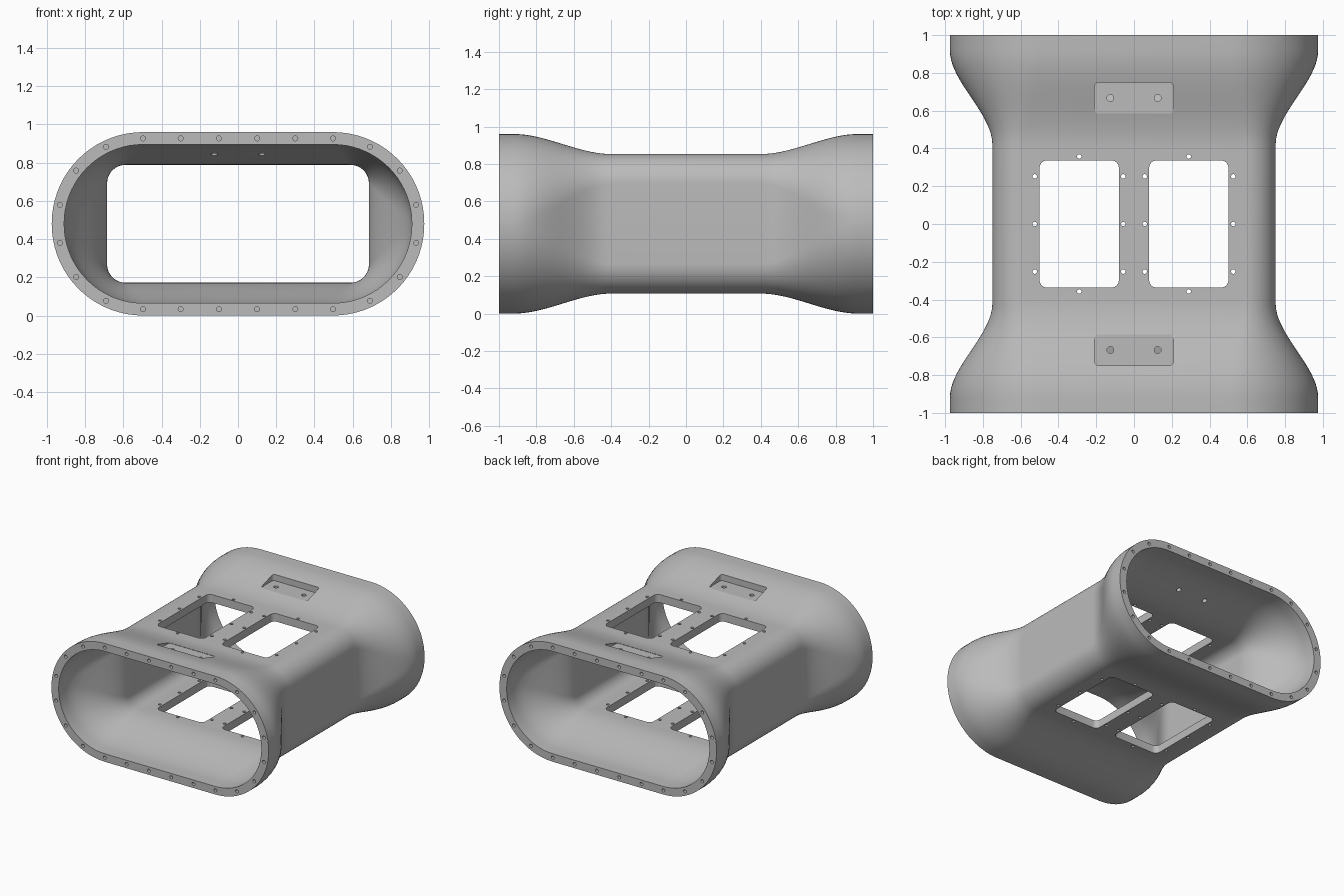
import bpy, bmesh, math
from mathutils import Vector

if "Cube" in bpy.data.objects:
    bpy.data.objects.remove(bpy.data.objects["Cube"], do_unlink=True)

MID_Z = 0.48
WALL = 0.065


def outline(hw, hh, r, n):
    """Rounded rectangle as 2D points, n segments per corner."""
    pts = []
    for k, (sx, sy) in enumerate([(1, 1), (-1, 1), (-1, -1), (1, -1)]):
        for i in range(n + 1):
            a = math.pi / 2 * (k + i / n)
            pts.append((sx * (hw - r) + r * math.cos(a),
                        sy * (hh - r) + r * math.sin(a)))
    return pts


def smooth(y, start, end):
    t = min(max((abs(y) - start) / (end - start), 0), 1)
    return t * t * (3 - 2 * t)


def bridge(bm, a, b):
    for i in range(len(a)):
        j = (i + 1) % len(a)
        bm.faces.new((a[i], a[j], b[j], b[i]))


def prism(bm, pts, origin, u, v, depth):
    """Closed prism from a 2D outline, spanned by u and v, pushed along depth."""
    origin, u, v, depth = map(Vector, (origin, u, v, depth))
    base = [bm.verts.new(origin + u * p + v * q) for p, q in pts]
    far = [bm.verts.new(w.co + depth) for w in base]
    bridge(bm, base, far)
    bm.faces.new(base)
    bm.faces.new(far)


def make_object(name, bm):
    bmesh.ops.recalc_face_normals(bm, faces=bm.faces)
    mesh = bpy.data.meshes.new(name)
    bm.to_mesh(mesh)
    bm.free()
    ob = bpy.data.objects.new(name, mesh)
    bpy.context.collection.objects.link(ob)
    return ob


X, Y, Z = (1, 0, 0), (0, 1, 0), (0, 0, 1)

# Flared duct: outer skin forward, inner skin back, closed at both rims
half = [0.4 + 0.52 * i / 20 for i in range(21)] + [1.0]
stations = [-y for y in reversed(half)] + half
bm = bmesh.new()
rings = []
for inset, ys in ((0, stations), (WALL, stations[::-1])):
    for y in ys:
        side, rise = smooth(y, 0.42, 0.92), smooth(y, 0.4, 0.92)
        hw = 0.75 + 0.225 * side - inset
        hh = 0.373 + 0.107 * rise - inset
        r = 0.16 + 0.318 * rise - inset
        rings.append([bm.verts.new((p, y, MID_Z + q))
                      for p, q in outline(hw, hh, r, 18)])
for i, ring in enumerate(rings):
    bridge(bm, ring, rings[(i + 1) % len(rings)])
duct = make_object("flared_duct", bm)

# Openings: windows through top and bottom, top pockets, rim bolt holes
bm = bmesh.new()
for s in (-1, 1):
    prism(bm, outline(0.21, 0.337, 0.04, 6), (s * 0.29, 0, -0.5), X, Y, (0, 0, 2))
    prism(bm, outline(0.208, 0.082, 0.02, 5), (0, s * 0.667, 0.882), X, Y, (0, 0, 0.5))
    bolts = [(x, q * 0.447) for x in (-0.3, -0.1, 0.1, 0.3) for q in (-1, 1)]
    for k in range(8):
        a = math.pi * (k / 7 - 0.5)
        bolts += [(q * (0.497 + 0.447 * math.cos(a)), 0.447 * math.sin(a))
                  for q in (-1, 1)]
    for x, z in bolts:
        prism(bm, outline(0.013, 0.013, 0.0129, 4),
              (x, s * 1.02, MID_Z + z), X, Z, (0, -s * 0.08, 0))
openings = make_object("opening_cutter", bm)

# Drilled holes: around the windows and in the pocket floors
bm = bmesh.new()
for s in (-1, 1):
    spots = [(s * x, y) for x in (0.057, 0.525) for y in (-0.252, 0, 0.252)]
    spots += [(s * 0.29, y) for y in (-0.357, 0.357)]
    for x, y in spots:
        prism(bm, outline(0.012, 0.012, 0.0119, 4), (x, y, -0.5), X, Y, (0, 0, 2))
    for x in (-0.125, 0.125):
        prism(bm, outline(0.018, 0.018, 0.0179, 4), (x, s * 0.667, 0.7), X, Y, (0, 0, 0.5))
drills = make_object("drill_cutter", bm)

bpy.ops.object.select_all(action="DESELECT")
bpy.context.view_layer.objects.active = duct
duct.select_set(True)
for cutter in (openings, drills):
    cutter.hide_render = True
    mod = duct.modifiers.new(cutter.name, "BOOLEAN")
    mod.operation = "DIFFERENCE"
    mod.solver = "EXACT"
    mod.object = cutter
    bpy.ops.object.modifier_apply(modifier=mod.name)
    bpy.data.objects.remove(cutter, do_unlink=True)

# Single grey finish
grey = bpy.data.materials.new("plain_grey")
grey.use_nodes = True
colour = (0.5, 0.5, 0.5, 1)
grey.diffuse_color = colour
grey.node_tree.nodes["Principled BSDF"].inputs["Base Color"].default_value = colour
duct.data.materials.clear()
duct.data.materials.append(grey)
bpy.ops.object.shade_smooth_by_angle(angle=math.radians(30))
